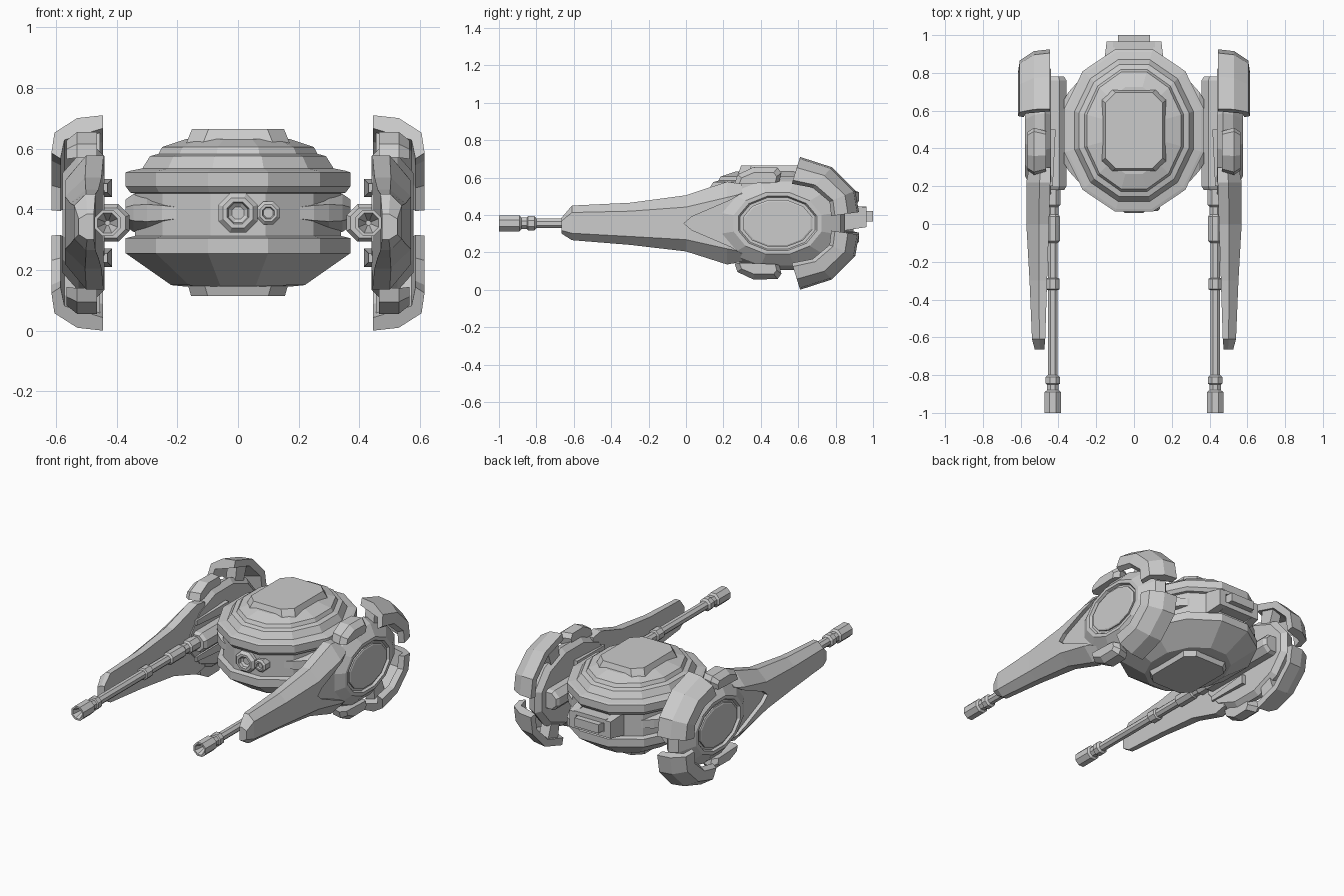
import bpy, bmesh
from math import sin, cos, pi
from mathutils import Vector

if "Cube" in bpy.data.objects:
    bpy.data.objects.remove(bpy.data.objects["Cube"])

CZ = 0.355          # height of the pod and gun axis


def loft(name, groups, mirror=False):
    """Skin one or more lists of rings (equal point counts), capping both ends."""
    bm = bmesh.new()
    for rings in groups:
        vs = [[bm.verts.new(p) for p in r] for r in rings]
        n = len(vs[0])
        for a, b in zip(vs, vs[1:]):
            for i in range(n):
                j = (i + 1) % n
                bm.faces.new((a[i], a[j], b[j], b[i]))
        bm.faces.new(vs[0][::-1])
        bm.faces.new(vs[-1])
    bmesh.ops.recalc_face_normals(bm, faces=bm.faces)
    me = bpy.data.meshes.new(name)
    bm.to_mesh(me)
    bm.free()
    ob = bpy.data.objects.new(name, me)
    bpy.context.collection.objects.link(ob)
    if mirror:
        ob.modifiers.new("mirror", "MIRROR").use_mirror_merge = False
    return ob


def ring(axis, n, c, ru, rv):
    """Flat-sided n-gon ring about an axis; ru, rv are the half widths."""
    k = cos(pi / n)
    out = []
    for i in range(n):
        t = 2 * pi * (i + 0.5) / n
        u, v = ru / k * cos(t), rv / k * sin(t)
        d = {"x": (0, u, v), "y": (u, 0, v), "z": (u, v, 0)}[axis]
        out.append(Vector(c) + Vector(d))
    return out


def turned(x, z, profile, n=8):
    """Rings along y from (y, radius) pairs."""
    return [ring("y", n, (x, y, z), r, r) for y, r in profile]


def box(x0, x1, y0, y1, z0, z1, taper=0.0):
    """Box whose -y end may be tapered."""
    def rect(y, t):
        return [(x0 + t, y, z0 + t), (x1 - t, y, z0 + t), (x1 - t, y, z1 - t), (x0 + t, y, z1 - t)]
    return [rect(y0, taper), rect(y1, 0)]


# Main hull: twelve-sided stepped saucer with a recessed waist
hull = [(.17, .145), (.22, .15), (.37, .255), (.37, .305), (.34, .312), (.34, .452),
        (.355, .455), (.37, .475), (.37, .522), (.355, .527), (.315, .535), (.29, .575),
        (.262, .583), (.25, .605), (.17, .632)]
loft("hull", [[ring("z", 12, (0, .495, z), r, r + .06) for r, z in hull]])


# Chamfered hatch plates on the top and bottom
def hatch(hx, hy, z, c=.055):
    pts = [(hx, hy - c), (hx - c, hy), (c - hx, hy), (-hx, hy - c),
           (-hx, c - hy), (c - hx, -hy), (hx - c, -hy), (hx, c - hy)]
    return [(x, y + .495, z) for x, y in pts]


loft("top_hatch", [[hatch(.172, .217, .615), hatch(.165, .212, .632), hatch(.152, .2, .664)]])
loft("bottom_hatch", [[hatch(.155, .2, .115), hatch(.165, .21, .15)]])

# Waist side bulges
loft("waist_bulge", [[ring("x", 8, (x, .49, .388), hy, hz) for x, hy, hz in
                      [(.2, .32, .045), (.25, .30, .06), (.30, .26, .068), (.345, .21, .062), (.37, .17, .045)]]], True)

# Front sensor eyes
loft("main_sensor", [turned(0, .388, [(.13, .065), (.075, .065), (.058, .05), (.058, .036), (.075, .032), (.085, .02)])])
loft("small_sensor", [turned(.1, .388, [(.14, .038), (.08, .038), (.07, .028), (.07, .02), (.085, .016)])])

# Rear exhaust block with its side clamps
loft("rear_block", [box(-.085, .085, .85, 1.0, .365, .42),
                    box(-.11, .11, .85, .965, .335, .365),
                    box(-.11, .11, .85, .965, .42, .445)])
loft("rear_clamp", [[[(x0, .84, z0), (x1 + .015, .84, z0), (x1 + .015, .84, z1), (x0, .84, z1)],
                     [(x0, .965, z0 + .02), (x1, .965, z0 + .02), (x1, .965, z1 - .02), (x0, .965, z1 - .02)]]
                    for x0, x1, z0, z1 in [(.1, .145, .315, .46)]], True)

# Guns: breech, stepped barrel and hollow muzzle
loft("gun_breech", [turned(.42, CZ, [(.78, .05), (.76, .062), (.2, .062), (.18, .05)])], True)
loft("gun_barrel", [turned(.43, CZ, [
    (.2, .04), (.1, .04), (.09, .03), (.05, .03), (.04, .037), (-.09, .037), (-.1, .026), (-.285, .026),
    (-.29, .036), (-.345, .036), (-.35, .026), (-.8, .026), (-.81, .038), (-.845, .038), (-.85, .031),
    (-.88, .031), (-.89, .043), (-1.0, .043), (-1.0, .033), (-.93, .008)])], True)
loft("gun_mount", [box(.42, .5, -.09, .04, .33, .38), box(.43, .5, -.345, -.29, .335, .375)], True)


# Long blade arm: flat inside, bevelled outside
def arm_section(y, lo, hi, xi, xo, f):
    m, h = (lo + hi) / 2, (hi - lo) / 2 * f
    xm = xi + (xo - xi) * .45
    return [(xi, y, lo), (xi, y, hi), (xm, y, hi), (xo, y, m + h), (xo, y, m - h), (xm, y, lo)]


arm = loft("blade_arm", [[arm_section(*s) for s in [
    (-.665, .30, .385, .475, .525, .6), (-.61, .265, .45, .47, .54, .6), (-.3, .24, .465, .46, .553, .6),
    (0, .205, .505, .45, .57, .58), (.22, .135, .578, .443, .57, .62), (.3, .15, .565, .443, .555, .75)]]])
notch = [(-.01, 0), (.03, .035), (.24, .125), (.34, .19), (.34, -.19), (.24, -.125), (.03, -.035)]
cutter = loft("notch_cutter", [[[(x, y, CZ + z) for y, z in notch] for x in (.545, .7)]])
mod = arm.modifiers.new("notch", "BOOLEAN")
mod.operation, mod.object, mod.solver = "DIFFERENCE", cutter, "EXACT"
bpy.context.view_layer.objects.active = arm
bpy.ops.object.modifier_apply(modifier="notch")
bpy.data.objects.remove(cutter)
arm.modifiers.new("mirror", "MIRROR").use_mirror_merge = False

# Side pod with a sunken oval cover
loft("side_pod", [[ring("x", 12, (x, .49, CZ), hy, hz) for x, hy, hz in
                   [(.44, .33, .22), (.47, .36, .25), (.525, .335, .225), (.578, .235, .165),
                    (.578, .21, .145), (.563, .20, .138)]]], True)
loft("pod_cover", [[ring("x", 12, (x, .49, CZ), hy, hz) for x, hy, hz in
                    [(.55, .185, .125), (.572, .185, .125), (.576, .175, .117)]]], True)

# Hooked rear armour shells, upper and lower
SHELL = [(.445, 0), (.53, .01), (.605, .06), (.615, .13), (.585, .15), (.572, .085), (.445, .045)]
PATH = [(.61, .355), (.78, .3), (.905, .175), (.925, .06)]
shells = []
for s in (1, -1):
    rings = []
    for y, z in PATH:
        d = Vector((.5 - y, -z)).normalized()
        rings.append([(x, y + d.x * k, CZ + s * (z + d.y * k)) for x, k in SHELL])
    shells.append(rings)
loft("rear_armour", shells, True)

# Struts that hold the rear armour to the pod
loft("armour_strut", [[[(x, y, CZ + s * z) for y, z in [(.62, .2), (.64, .32), (.74, .28), (.70, .17)]]
                       for x in (.455, .52)] for s in (1, -1)], True)

# Small front armour pads, upper and lower
PAD = [(.26, .215), (.275, .26), (.36, .3), (.49, .298), (.51, .27), (.5, .225)]
pads = []
for s in (1, -1):
    pads.append([[(x, .385 + (y - .385) * k, CZ + s * (.2 + (z - .2) * m)) for y, z in PAD]
                 for x, k, m in [(.465, .85, 1), (.53, 1, 1), (.565, .8, .72)]])
loft("front_armour", pads, True)

# Inner fittings where the pod meets the breech
loft("inner_fitting", [box(.415, .46, .2, .5, CZ + s * .115 - .03, CZ + s * .115 + .03, .015)
                       for s in (1, -1)], True)
